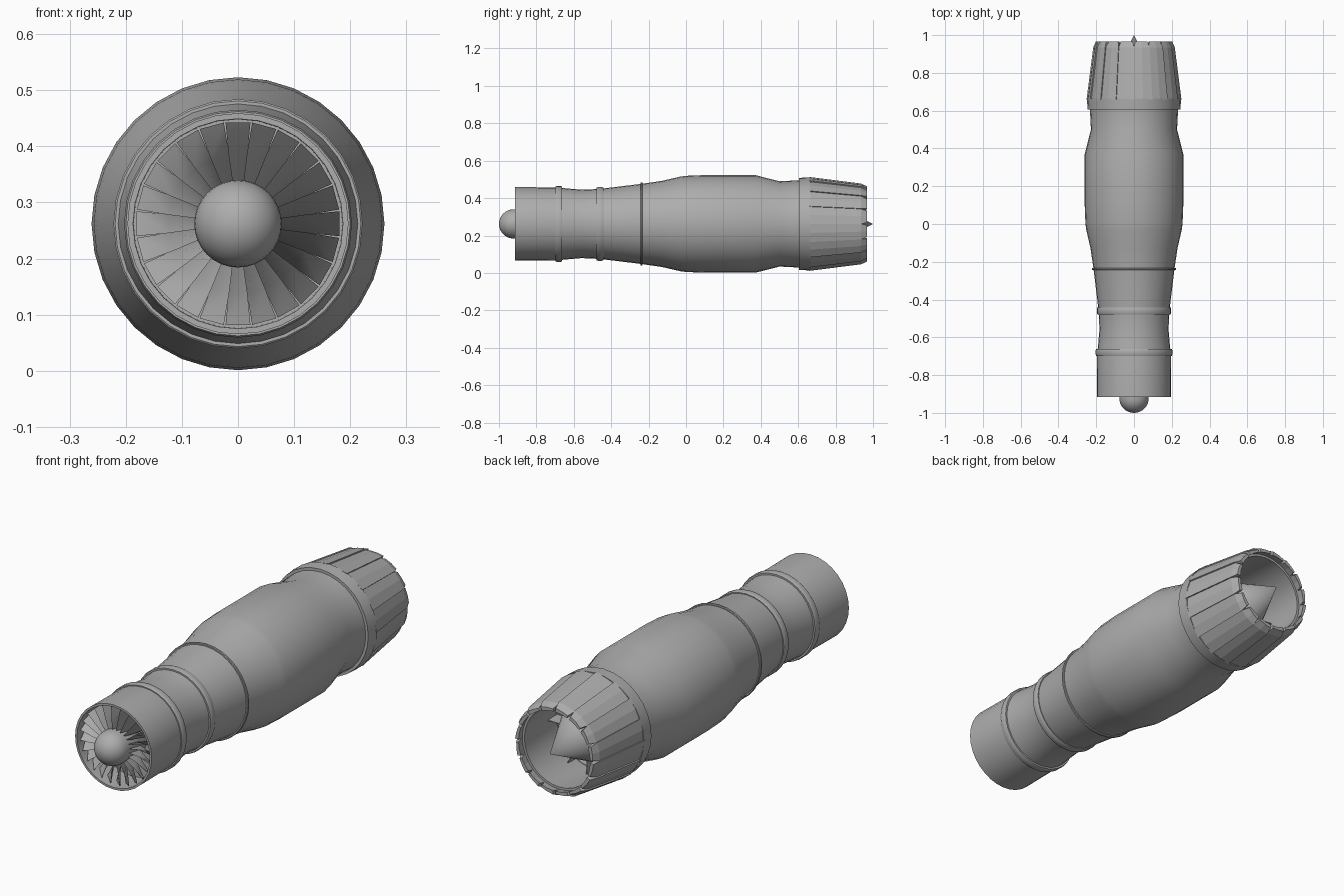
import bpy, bmesh, math
from math import sin, cos, pi, radians

if "Cube" in bpy.data.objects:
    bpy.data.objects.remove(bpy.data.objects["Cube"])

CZ = 0.262  # height of the engine axis
metal = bpy.data.materials.new("plain grey metal")
metal.diffuse_color = (0.42, 0.42, 0.42, 1)
metal.use_nodes = True
metal.node_tree.nodes["Principled BSDF"].inputs["Base Color"].default_value = metal.diffuse_color


def pt(r, a, y):
    return (r * sin(a), y, CZ + r * cos(a))


def finish(name, bm, angle=30):
    bmesh.ops.remove_doubles(bm, verts=bm.verts, dist=1e-5)
    bmesh.ops.recalc_face_normals(bm, faces=bm.faces)
    me = bpy.data.meshes.new(name)
    bm.to_mesh(me)
    bm.free()
    me.materials.append(metal)
    ob = bpy.data.objects.new(name, me)
    bpy.context.collection.objects.link(ob)
    bpy.ops.object.select_all(action='DESELECT')
    ob.select_set(True)
    bpy.context.view_layer.objects.active = ob
    bpy.ops.object.shade_smooth_by_angle(angle=radians(angle))
    return ob


def lathe(name, profile, n=32, closed=False, angle=30):
    """Revolve (y, r) points about the engine axis."""
    bm = bmesh.new()
    rows = [[bm.verts.new(pt(r, 2 * pi * i / n, y)) for i in range(n)]
            if r > 0 else [bm.verts.new(pt(0, 0, y))] * n for y, r in profile]
    pairs = list(zip(rows, rows[1:]))
    if closed:
        pairs.append((rows[-1], rows[0]))
    for a, b in pairs:
        for i in range(n):
            j = (i + 1) % n
            vs = list(dict.fromkeys((a[i], a[j], b[j], b[i])))
            if len(vs) > 2:
                bm.faces.new(vs)
    return finish(name, bm, angle)


def solid_strip(bm, sections):
    """Bridge four-cornered sections into a capped solid."""
    rows = [[bm.verts.new(p) for p in s] for s in sections]
    for a, b in zip(rows, rows[1:]):
        for i in range(4):
            j = (i + 1) % 4
            bm.faces.new((a[i], a[j], b[j], b[i]))
    bm.faces.new(rows[0])
    bm.faces.new(rows[-1])


# Outer casing, with the intake duct folded back inside
lathe("engine_casing", [
    (-0.78, 0), (-0.78, 0.186), (-0.915, 0.187), (-0.915, 0.197), (-0.69, 0.195),
    (-0.64, 0.190), (-0.56, 0.183), (-0.50, 0.185), (-0.43, 0.191), (-0.24, 0.214),
    (-0.13, 0.230), (-0.03, 0.253), (0.0, 0.257), (0.10, 0.261), (0.37, 0.261),
    (0.50, 0.228), (0.62, 0.234)])

# Raised clamp bands
for name, y, w, r in (("front_band", -0.68, 0.018, 0.203),
                      ("middle_band", -0.46, 0.018, 0.197),
                      ("rear_band", -0.238, 0.006, 0.222)):
    lathe(name, [(y - w, r - 0.02), (y - w, r - 0.003), (y - w * 0.6, r),
                 (y + w * 0.6, r), (y + w, r - 0.003), (y + w, r - 0.02)], closed=True)

# Nozzle collar and inner liner
lathe("nozzle_collar", [(0.605, 0.20), (0.605, 0.246), (0.665, 0.249), (0.665, 0.20)], closed=True)
lathe("nozzle_liner", [(0.62, 0), (0.62, 0.205), (0.70, 0.200), (0.93, 0.180),
                       (0.93, 0.196), (0.66, 0.232)])

# Overlapping nozzle petals
bm = bmesh.new()
N = 16
for k in range(N):
    c = 2 * pi * (k + 0.5) / N
    for lo, hi, l0, l1 in ((-1, 0, 0.0, 0.003), (0, 1, 0.003, 0.006)):
        secs = []
        for y, r, half, t in ((0.66, 0.245, 11.6, 0.020), (0.935, 0.210, 11.4, 0.020),
                              (0.967, 0.196, 9.3, 0.012)):
            a, b = c + radians(lo * half), c + radians(hi * half)
            secs.append([pt(r + l0, a, y), pt(r + l1, b, y), pt(r - t, b, y), pt(r - t, a, y)])
        solid_strip(bm, secs)
finish("nozzle_petals", bm, 15)

# Exhaust cone and the struts holding it
lathe("exhaust_cone", [(0.62, 0.13), (0.74, 0.13), (1.0, 0)], n=32, angle=25)
bm = bmesh.new()
for k in range(12):
    c = 2 * pi * k / 12
    solid_strip(bm, [[pt(r, c - 0.01, 0.66), pt(r, c + 0.01, 0.66),
                      pt(r, c + 0.01, 0.73), pt(r, c - 0.01, 0.73)] for r in (0.12, 0.20)])
finish("exhaust_struts", bm)

# Intake spinner with rounded nose
lathe("spinner", [(-1 + 0.078 * (1 - cos(t * pi / 16)), 0.078 * sin(t * pi / 16))
                  for t in range(9)] + [(-0.78, 0.078)], n=32, angle=40)

# Twisted fan blades
bm = bmesh.new()
NB = 24
for k in range(NB):
    c = 2 * pi * k / NB
    secs = []
    for r, y0, y1, half in ((0.07, -0.91, -0.82, 7.5), (0.125, -0.905, -0.84, 7.7), (0.182, -0.90, -0.86, 7.0)):
        a, b = c - radians(half), c + radians(half)
        secs.append([pt(r, a, y0), pt(r, b, y1), pt(r, b, y1 + 0.004), pt(r, a, y0 + 0.004)])
    solid_strip(bm, secs)
finish("fan_blades", bm)
